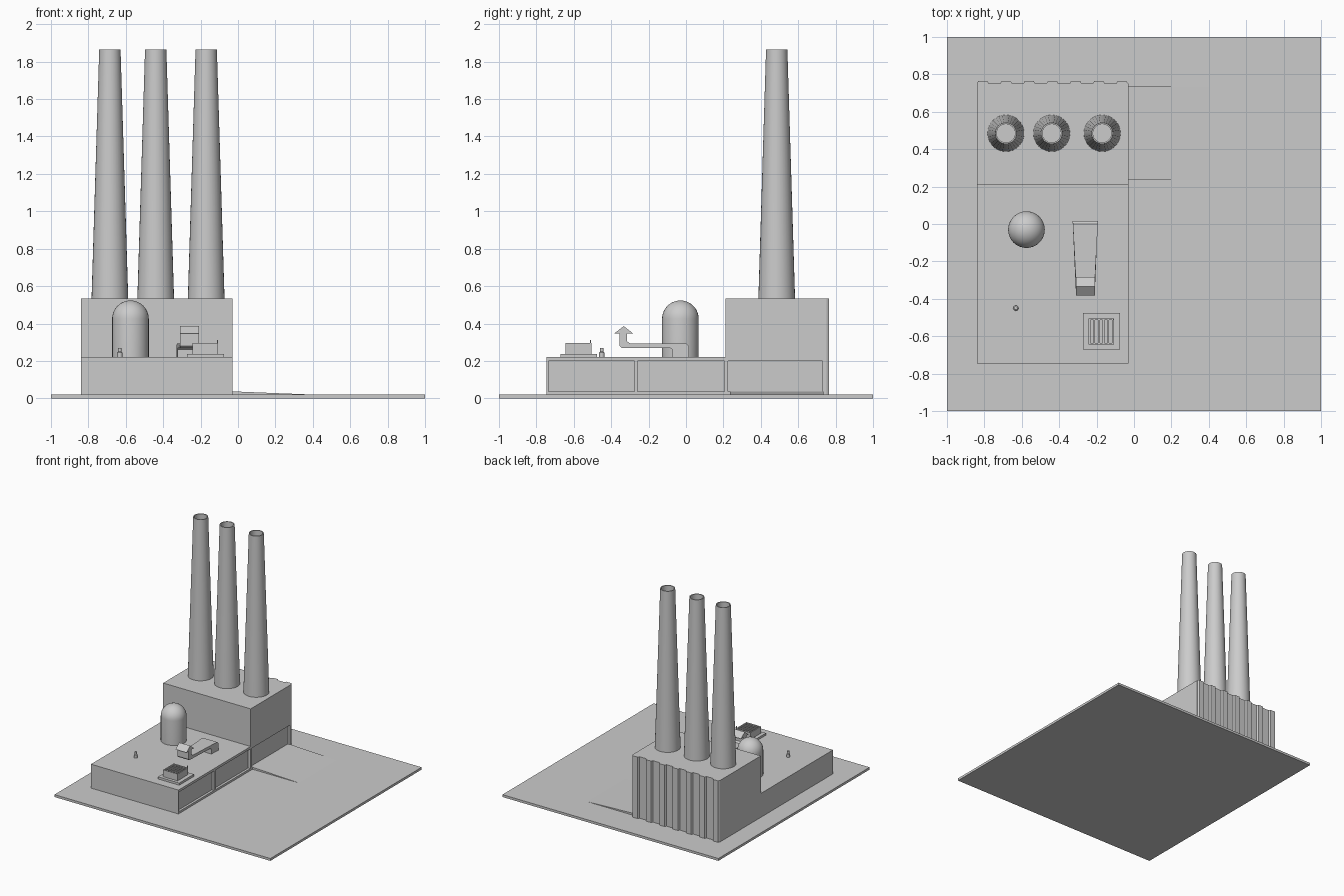
import bpy, bmesh, math
from mathutils import Vector

cube = bpy.data.objects.get("Cube")
if cube:
    bpy.data.objects.remove(cube, do_unlink=True)

grey = bpy.data.materials.new("plain_grey")
grey.use_nodes = True
colour = (0.6, 0.6, 0.6, 1)
grey.diffuse_color = colour
grey.node_tree.nodes["Principled BSDF"].inputs["Base Color"].default_value = colour


def finish(name, bm, smooth=False):
    bmesh.ops.recalc_face_normals(bm, faces=bm.faces)
    mesh = bpy.data.meshes.new(name)
    bm.to_mesh(mesh)
    bm.free()
    mesh.materials.append(grey)
    obj = bpy.data.objects.new(name, mesh)
    bpy.context.collection.objects.link(obj)
    if smooth:
        bpy.ops.object.select_all(action="DESELECT")
        obj.select_set(True)
        bpy.context.view_layer.objects.active = obj
        bpy.ops.object.shade_smooth_by_angle(angle=math.radians(35))
    return obj


def prism(name, points, offset):
    """Extrude a flat outline of 3D points along an offset."""
    bm = bmesh.new()
    face = bm.faces.new([bm.verts.new(p) for p in points])
    new = bmesh.ops.extrude_face_region(bm, geom=[face], use_keep_orig=True)["geom"]
    verts = [g for g in new if isinstance(g, bmesh.types.BMVert)]
    bmesh.ops.translate(bm, verts=verts, vec=Vector(offset))
    return finish(name, bm)


def box(name, x0, x1, y0, y1, z0, z1):
    outline = [(x0, y0, z0), (x1, y0, z0), (x1, y1, z0), (x0, y1, z0)]
    return prism(name, outline, (0, 0, z1 - z0))


def lathe(name, profile, x, y, steps=32):
    """Turn a (radius, height) profile around a vertical axis."""
    bm = bmesh.new()
    verts = [bm.verts.new((x + r, y, z)) for r, z in profile]
    edges = [bm.edges.new(pair) for pair in zip(verts, verts[1:])]
    bmesh.ops.spin(bm, geom=verts + edges, cent=(x, y, 0), axis=(0, 0, 1),
                   angle=math.tau, steps=steps, use_duplicate=False)
    bmesh.ops.remove_doubles(bm, verts=bm.verts, dist=0.0002)
    return finish(name, bm, smooth=True)


GROUND, ROOF, TALL = 0.02, 0.22, 0.535
LEFT, RIGHT = -0.84, -0.03

# Ground slab
box("ground_slab", -1, 1, -1, 1, 0, GROUND)

# Stepped main building with recessed bays along one side
steps = [(-0.745, GROUND), (0.75, GROUND), (0.75, TALL), (0.21, TALL),
         (0.21, ROOF), (-0.745, ROOF)]
hall = prism("main_building", [(LEFT, y, z) for y, z in steps], (RIGHT - LEFT, 0, 0))
for y0, y1 in ((-0.735, -0.275), (-0.258, 0.205), (0.225, 0.73)):
    cutter = box("bay_cutter", RIGHT - 0.02, RIGHT + 0.05, y0, y1, 0.037, 0.2)
    cutter.hide_render = True
    mod = hall.modifiers.new("bay", "BOOLEAN")
    mod.operation = "DIFFERENCE"
    mod.object = cutter
    bpy.context.view_layer.objects.active = hall
    bpy.ops.object.modifier_apply(modifier=mod.name)
    bpy.data.objects.remove(cutter, do_unlink=True)

# Loading ramp
prism("loading_ramp", [(RIGHT, 0.235, GROUND), (0.4, 0.235, GROUND),
                       (RIGHT, 0.235, 0.037)], (0, 0.5, 0))

# Ribs on the rear wall
for i in range(7):
    x = -0.808 + i * 0.124
    prism("rear_rib", [(x - 0.032, 0.75, GROUND), (x + 0.032, 0.75, GROUND),
                       (x + 0.024, 0.765, GROUND), (x - 0.024, 0.765, GROUND)],
          (0, 0, TALL - GROUND))

# Tapered chimneys with hollow tops
for x in (-0.685, -0.44, -0.17):
    lathe("chimney", [(0.098, TALL), (0.057, 1.865), (0.049, 1.865),
                      (0.049, 1.6), (0, 1.6)], x, 0.485)

# Domed tank
R = 0.098
dome = [(R * math.cos(a), 0.425 + R * math.sin(a))
        for a in (math.pi / 2 * i / 10 for i in range(11))]
lathe("domed_tank", [(R, ROOF)] + dome, -0.575, -0.03)

# Roof duct: narrowing bent channel with a gabled outlet
duct = [(0.015, ROOF), (0.015, 0.28), (0, 0.294), (-0.3, 0.294), (-0.315, 0.305),
        (-0.315, 0.347), (-0.283, 0.347), (-0.333, 0.386), (-0.383, 0.347),
        (-0.355, 0.347), (-0.355, 0.28), (-0.345, 0.27), (-0.085, 0.27),
        (-0.072, 0.26), (-0.072, ROOF)]
duct_obj = prism("roof_duct", [(-1, y, z) for y, z in duct], (2, 0, 0))
for v in duct_obj.data.vertices:
    t = min(1, max(0, (v.co.y + 0.28) / 0.295))
    v.co.x = -0.26 + v.co.x * (0.051 + 0.017 * t)

# Cooling unit: plinth, body, rim and slats
box("unit_plinth", -0.272, -0.075, -0.67, -0.475, ROOF, 0.238)
box("unit_body", -0.242, -0.108, -0.645, -0.505, 0.238, 0.275)
for y in (-0.645, -0.513):
    box("unit_rim", -0.242, -0.108, y, y + 0.008, 0.275, 0.295)
for i in range(6):
    x = -0.242 + i * 0.0248
    box("unit_slat", x, x + 0.01, -0.637, -0.513, 0.275, 0.295)
box("unit_post", -0.113, -0.108, -0.513, -0.507, 0.295, 0.313)

# Small roof vent
lathe("roof_vent", [(0.014, ROOF), (0.014, 0.245), (0.009, 0.25),
                    (0.009, 0.268), (0, 0.27)], -0.632, -0.45, 16)
